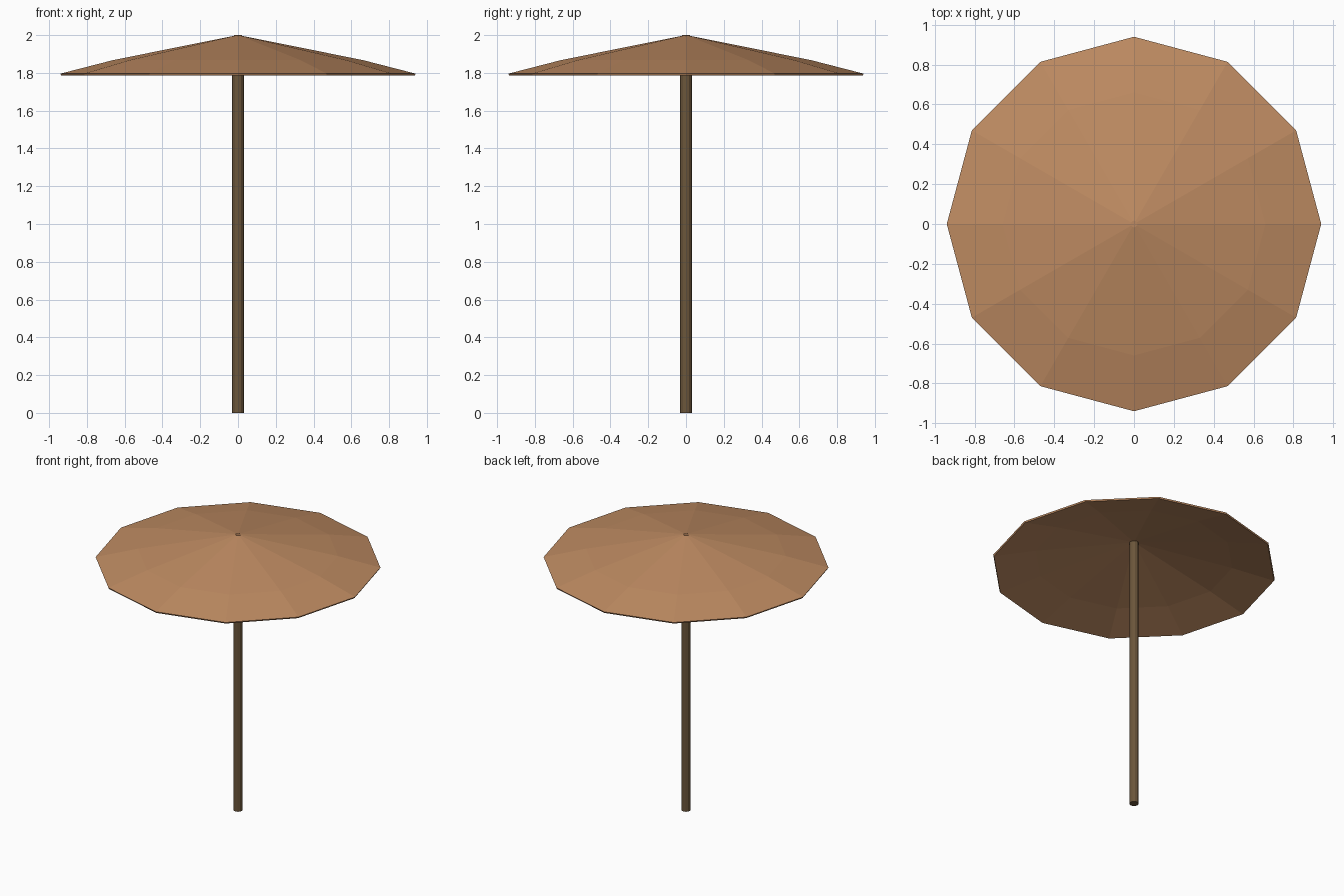
import bpy, bmesh, math

if "Cube" in bpy.data.objects:
    bpy.data.objects.remove(bpy.data.objects["Cube"])


def material(name, rgb):
    m = bpy.data.materials.new(name)
    m.diffuse_color = (*rgb, 1)
    m.use_nodes = True
    m.node_tree.nodes["Principled BSDF"].inputs["Base Color"].default_value = m.diffuse_color
    return m


fabric = material("tan fabric", (0.52, 0.26, 0.122))
wood = material("brown wood", (0.147, 0.092, 0.043))


def lathe(name, profile, mat, sides=12):
    """Revolve (radius, z) points into a flat-faced solid with end caps."""
    bm = bmesh.new()
    angles = [2 * math.pi * i / sides for i in range(sides)]
    rings = [[bm.verts.new((r * math.cos(a), r * math.sin(a), z)) for a in angles]
             for r, z in profile]
    for lo, hi in zip(rings, rings[1:]):
        for i in range(sides):
            j = (i + 1) % sides
            bm.faces.new((lo[i], lo[j], hi[j], hi[i]))
    bm.faces.new(rings[0][::-1])
    bm.faces.new(rings[-1])
    bmesh.ops.recalc_face_normals(bm, faces=bm.faces)
    mesh = bpy.data.meshes.new(name)
    bm.to_mesh(mesh)
    bm.free()
    mesh.materials.append(mat)
    ob = bpy.data.objects.new(name, mesh)
    bpy.context.collection.objects.link(ob)
    return ob


# Pole
lathe("pole", [(0.031, 0), (0.031, 1.98)], wood)

# Canopy: thin shell from the underside apex, out to the rim, back to the top
lathe("canopy",
      [(0.016, 1.982), (0.655, 1.855), (0.935, 1.786),
       (0.94, 1.796), (0.66, 1.868), (0.016, 1.997)], fabric)

# Small square finial at the apex
lathe("finial", [(0.02, 1.985), (0.02, 2.0)], fabric, sides=4)
